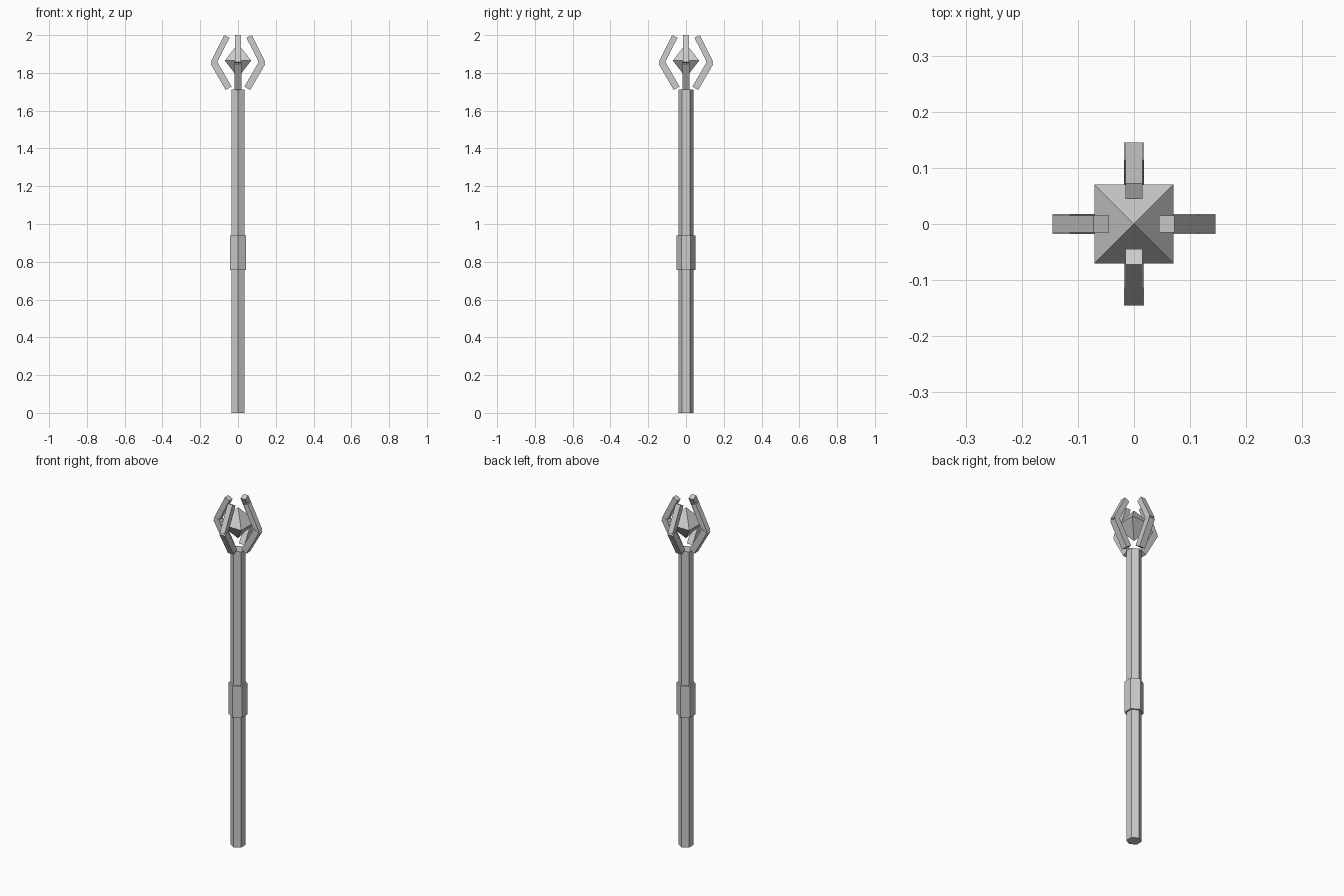
import bpy, math
from mathutils import Matrix, Vector

if "Cube" in bpy.data.objects:
    bpy.data.objects.remove(bpy.data.objects["Cube"])

grey = bpy.data.materials.new("plain grey")
grey.diffuse_color = (0.6, 0.6, 0.6, 1)
grey.use_nodes = True
grey.node_tree.nodes["Principled BSDF"].inputs["Base Color"].default_value = grey.diffuse_color


def finish(name):
    ob = bpy.context.object
    ob.name = name
    ob.data.materials.append(grey)
    return ob


def hex_prism(name, radius, z0, z1):
    # cylinder's first vertex lies on the y axis, so edges face front and back
    bpy.ops.mesh.primitive_cylinder_add(vertices=6, radius=radius, depth=z1 - z0,
                                        location=(0, 0, (z0 + z1) / 2))
    return finish(name)


def claw_bar(name, turn, radius, z, width, length, tilt):
    # square bar leaning outward (positive tilt) or inward, turned about the staff
    bpy.ops.mesh.primitive_cube_add(size=1)
    ob = finish(name)
    ob.data.transform(Matrix.Rotation(turn, 4, 'Z')
                      @ Matrix.Translation(Vector((radius, 0, z)))
                      @ Matrix.Rotation(tilt, 4, 'Y')
                      @ Matrix.Diagonal((width, width, length, 1)))


# Staff and grip
hex_prism("shaft", 0.04, 0, 1.713)
hex_prism("grip", 0.05, 0.757, 0.938)

# Four bent claws around the gem
for i in range(4):
    turn = i * math.pi / 2
    claw_bar(f"lower_claw_{i + 1}", turn, 0.0895, 1.7875, 0.036, 0.16, math.radians(30))
    claw_bar(f"upper_claw_{i + 1}", turn, 0.095, 1.9215, 0.031, 0.16, math.radians(-27))

# Floating gem: square double pyramid
mesh = bpy.data.meshes.new("gem")
r, mid, half = 0.07, 1.865, 0.09
ring = [(-r, -r, mid), (r, -r, mid), (r, r, mid), (-r, r, mid)]
faces = []
for i in range(4):
    j = (i + 1) % 4
    faces += [(i, j, 4), (j, i, 5)]
mesh.from_pydata(ring + [(0, 0, mid + half), (0, 0, mid - half)], [], faces)
mesh.materials.append(grey)
bpy.context.collection.objects.link(bpy.data.objects.new("gem", mesh))
